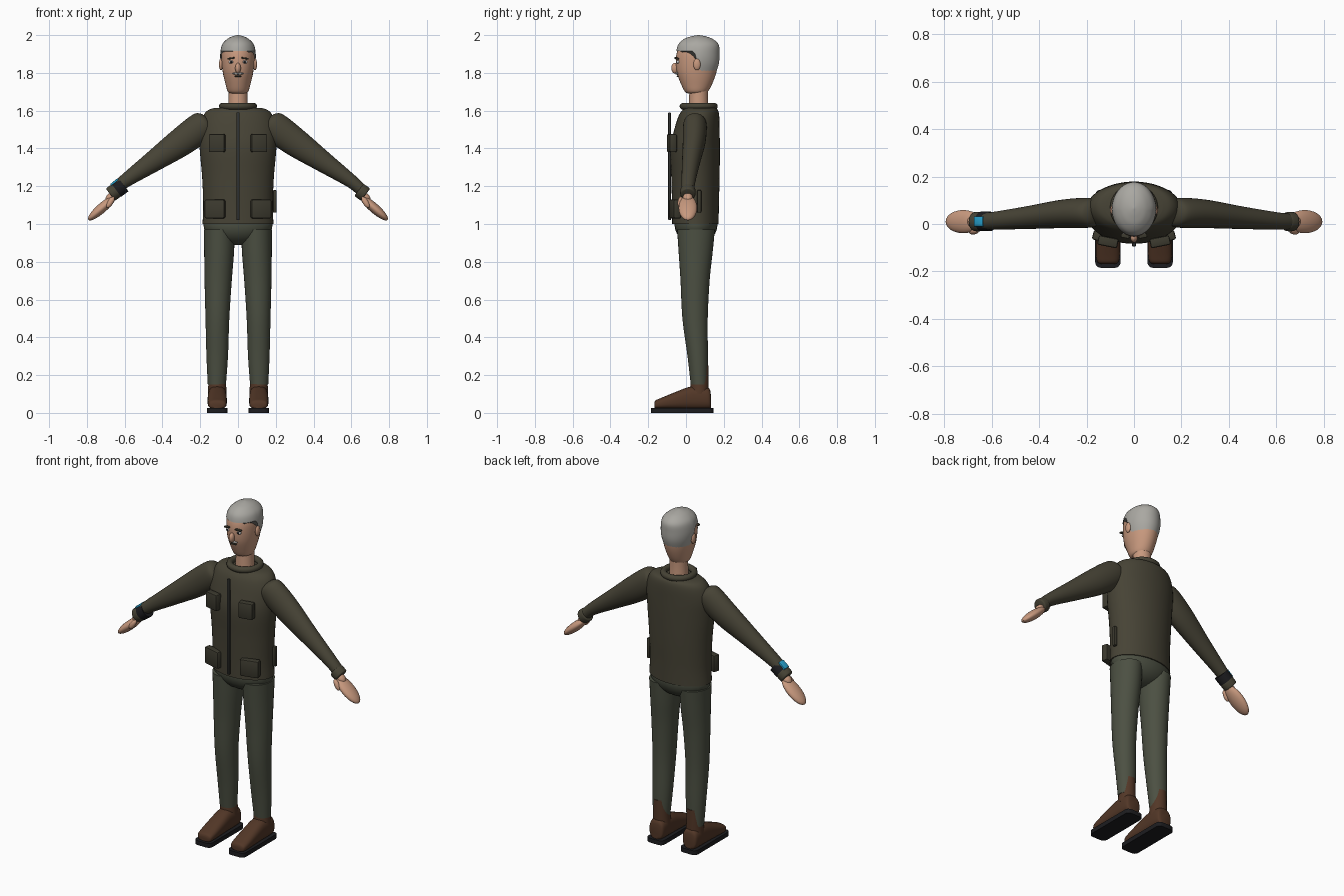
import bpy, bmesh, math
from mathutils import Vector, Matrix

if "Cube" in bpy.data.objects:
    bpy.data.objects.remove(bpy.data.objects["Cube"])


def mat(name, *rgb):
    m = bpy.data.materials.new(name)
    m.diffuse_color = (*rgb, 1)
    m.use_nodes = True
    m.node_tree.nodes["Principled BSDF"].inputs["Base Color"].default_value = m.diffuse_color
    return m


JACKET = mat("olive_cloth", .062, .056, .036)
POCKET = mat("dark_olive", .045, .042, .028)
ZIP = mat("zip_grey", .03, .031, .028)
PANTS = mat("green_grey_cloth", .072, .08, .055)
SKIN = mat("skin", .58, .32, .21)
HAIR = mat("grey_hair", .4, .39, .36)
BOOT = mat("brown_leather", .085, .038, .02)
BLACK = mat("black_rubber", .012, .012, .014)
WHITE = mat("eye_white", .75, .75, .72)
CYAN = mat("screen_cyan", .02, .36, .62)


def finish(bm, name, m, angle=40):
    bmesh.ops.recalc_face_normals(bm, faces=bm.faces)
    me = bpy.data.meshes.new(name)
    bm.to_mesh(me)
    bm.free()
    ob = bpy.data.objects.new(name, me)
    bpy.context.collection.objects.link(ob)
    me.materials.append(m)
    bpy.ops.object.select_all(action='DESELECT')
    ob.select_set(True)
    bpy.context.view_layer.objects.active = ob
    bpy.ops.object.shade_smooth_by_angle(angle=math.radians(angle))
    return ob


def spline(rows, steps=5):
    """Catmull-Rom samples through rows of numbers."""
    r = [Vector(p) for p in rows]
    out = []
    for i in range(len(r) - 1):
        a, b, c, d = r[max(i - 1, 0)], r[i], r[i + 1], r[min(i + 2, len(r) - 1)]
        for k in range(steps):
            t = k / steps
            out.append(.5 * (2 * b + (c - a) * t + (2 * a - 5 * b + 4 * c - d) * t * t
                             + (3 * b - a - 3 * c + d) * t ** 3))
    return out + [r[-1]]


def skin_rings(name, rings, m, angle=40):
    bm = bmesh.new()
    vs = [[bm.verts.new(p) for p in ring] for ring in rings]
    n = len(vs[0])
    for lo, hi in zip(vs, vs[1:]):
        for i in range(n):
            bm.faces.new((lo[i], lo[(i + 1) % n], hi[(i + 1) % n], hi[i]))
    bm.faces.new(vs[0])
    bm.faces.new(vs[-1])
    return finish(bm, name, m, angle)


def loft(name, rows, m, axis=(0, 0, 1), n=32, power=2, angle=40):
    """rows: x, y, z, radius_a, radius_b of (super)ellipses across a fixed axis."""
    T = Vector(axis).normalized()
    B = Vector((0, 0, 1)) if abs(T.y) > .9 else Vector((0, 1, 0))
    A = B.cross(T)
    rings = []
    for p in spline(rows):
        ring = []
        for i in range(n):
            c, s = math.cos(2 * math.pi * i / n), math.sin(2 * math.pi * i / n)
            u = math.copysign(abs(c) ** (2 / power), c)
            v = math.copysign(abs(s) ** (2 / power), s)
            ring.append(Vector(p[:3]) + A * u * p[3] + B * v * p[4])
        rings.append(ring)
    return skin_rings(name, rings, m, angle)


def ball(name, loc, radii, m, ry=0, rz=0):
    bm = bmesh.new()
    M = (Matrix.Translation(loc) @ Matrix.Rotation(rz, 4, 'Z') @ Matrix.Rotation(ry, 4, 'Y')
         @ Matrix.Diagonal((*radii, 1)))
    bmesh.ops.create_uvsphere(bm, u_segments=24, v_segments=14, radius=1, matrix=M)
    return finish(bm, name, m)


def box(name, loc, size, m, bevel=.006, ry=0, rz=0):
    bm = bmesh.new()
    bmesh.ops.create_cube(bm, size=1, matrix=Matrix.Diagonal((*size, 1)))
    bmesh.ops.bevel(bm, geom=bm.edges[:], offset=bevel, segments=2, profile=.5, affect='EDGES')
    bm.transform(Matrix.Translation(loc) @ Matrix.Rotation(rz, 4, 'Z') @ Matrix.Rotation(ry, 4, 'Y'))
    return finish(bm, name, m)


# Jacket, collar and zip
loft("jacket_body", [(0, .05, 1.0, .188, .123), (0, .05, 1.1, .184, .124), (0, .05, 1.25, .19, .128),
                     (0, .048, 1.4, .203, .131), (0, .058, 1.5, .203, .12), (0, .068, 1.57, .185, .108),
                     (0, .075, 1.603, .158, .094), (0, .075, 1.615, .12, .08)], JACKET, n=48)
bpy.ops.mesh.primitive_torus_add(major_segments=40, minor_segments=12, major_radius=.083,
                                 minor_radius=.018, location=(0, .067, 1.623))
collar = bpy.context.object
collar.name = "collar"
collar.data.materials.append(JACKET)
bpy.ops.object.shade_smooth()
box("jacket_zip", (0, -.087, 1.305), (.016, .014, .57), ZIP, .003)
box("side_pocket", (.195, .07, 1.12), (.02, .022, .12), POCKET)

# Hips and neck
ball("hips", (0, .053, 1.0), (.184, .114, .112), PANTS)
loft("neck", [(0, .067, 1.6, .053, .052), (0, .067, 1.68, .05, .05), (0, .07, 1.77, .05, .05)], SKIN)

# Head, lofted from chin to crown
loft("head", [(0, .055, 1.69, .032, .04), (0, .055, 1.7, .053, .06), (0, .056, 1.74, .066, .082),
              (0, .056, 1.8, .08, .104), (0, .058, 1.86, .087, .112), (0, .06, 1.91, .087, .108),
              (0, .064, 1.95, .075, .092), (0, .066, 1.975, .05, .06), (0, .066, 1.985, .01, .012)], SKIN)

# Hair cap with a high front hairline and a low nape
prof = spline([(1.80, .078, .058, .1), (1.85, .091, .06, .114), (1.9, .094, .062, .115),
               (1.95, .084, .066, .107), (1.98, .056, .066, .075), (1.994, .028, .066, .036),
               (2.0, .003, .066, .004)], 8)


def hair_point(z, a):
    for p, q in zip(prof, prof[1:]):
        if z <= q[0] + 1e-9:
            w = p.lerp(q, max(0, (z - p[0]) / (q[0] - p[0])))
            break
    return Vector((w[1] * math.cos(a), w[2] + w[3] * math.sin(a), z))


rings = []
for k in range(25):
    t = 1 - (1 - k / 24) ** 2
    ring = []
    for i in range(48):
        a = 2 * math.pi * i / 48
        f = min(1, max(0, (math.sin(a) + .22) / .42))
        low = 1.915 - .105 * f * f * (3 - 2 * f)
        ring.append(hair_point(low + (2.0 - low) * t, a))
    rings.append(ring)
skin_rings("hair", rings, HAIR, 60)

# Face
ball("nose", (0, -.058, 1.825), (.015, .02, .028), SKIN)
ball("moustache", (0, -.047, 1.797), (.029, .01, .007), HAIR)
box("mouth", (0, -.043, 1.782), (.035, .012, .006), POCKET, .002)

for s, side in ((1, "left"), (-1, "right")):
    ball(side + "_eye", (s * .036, -.042, 1.858), (.014, .009, .009), WHITE)
    ball(side + "_pupil", (s * .036, -.05, 1.858), (.006, .004, .006), BLACK)
    box(side + "_eyebrow", (s * .037, -.05, 1.877), (.036, .018, .008), POCKET, .002, s * .15, s * .2)
    ball(side + "_ear", (s * .09, .058, 1.845), (.011, .019, .031), SKIN)

    # Pockets
    box(side + "_chest_pocket", (s * .11, -.075, 1.428), (.085, .04, .096), POCKET, .008, 0, s * .2)
    box(side + "_lower_pocket", (s * .121, -.058, 1.08), (.108, .04, .1), POCKET, .008, 0, s * .25)

    # Sleeve, cuff and hand
    ax = (s * .8, 0, -.6)
    loft(side + "_sleeve", [(s * .155, .047, 1.548, .025, .025), (s * .165, .047, 1.54, .055, .052),
                            (s * .195, .047, 1.515, .078, .063), (s * .3, .043, 1.435, .076, .06),
                            (s * .45, .027, 1.33, .056, .048), (s * .6, .013, 1.226, .036, .037),
                            (s * .655, .01, 1.178, .032, .034)], JACKET, ax)
    c = Vector((s * .658, .01, 1.168))
    d = Vector(ax)
    loft(side + "_cuff", [(*(c + d * t), r, r) for t, r in
                          ((-.022, .033), (-.016, .04), (.016, .04), (.022, .033))], JACKET, ax)
    ball(side + "_wrist", (s * .672, .01, 1.14), (.035, .026, .024), SKIN, s * .7)
    ball(side + "_hand", (s * .72, .01, 1.085), (.096, .049, .026), SKIN, s * .72)
    ball(side + "_thumb", (s * .675, -.03, 1.115), (.034, .014, .015), SKIN, s * 1.0, -s * .2)

    # Trouser leg
    loft(side + "_leg", [(s * .112, .07, .15, .048, .045), (s * .11, .062, .3, .057, .054),
                         (s * .109, .048, .5, .063, .067), (s * .105, .048, .7, .072, .077),
                         (s * .1, .051, .85, .079, .09), (s * .099, .053, .97, .082, .1)], PANTS)

    # Boot: ankle shaft, shoe upper and sole
    loft(side + "_boot_shaft", [(s * .11, .07, .1, .05, .05), (s * .11, .074, .18, .045, .046),
                                (s * .11, .078, .25, .038, .042)], BOOT)
    loft(side + "_boot", [(s * .11, .132, .06, .03, .035), (s * .11, .122, .075, .045, .055),
                          (s * .11, .08, .08, .05, .062), (s * .11, .02, .078, .05, .06),
                          (s * .11, -.05, .066, .051, .047), (s * .11, -.13, .05, .05, .03),
                          (s * .11, -.16, .044, .044, .023), (s * .11, -.168, .04, .03, .014)],
         BOOT, (0, -1, 0), power=2.6)
    bm = bmesh.new()
    bmesh.ops.create_cube(bm, size=1, matrix=Matrix.Translation((s * .11, -.02, .013))
                          @ Matrix.Diagonal((.108, .33, .026, 1)))
    upright = [e for e in bm.edges if abs(e.verts[0].co.z - e.verts[1].co.z) > .01]
    bmesh.ops.bevel(bm, geom=upright, offset=.025, segments=4, profile=.5, affect='EDGES')
    finish(bm, side + "_sole", BLACK)

# Wrist device on the right arm
ax = Vector((-.8, 0, -.6))
c = Vector((-.625, .011, 1.193))
loft("device_strap", [(*(c + ax * t), .043, .041) for t in (-.024, 0, .024)], BLACK, ax)
box("device_screen", (-.648, .011, 1.215), (.05, .042, .03), CYAN, .004, -.68)
